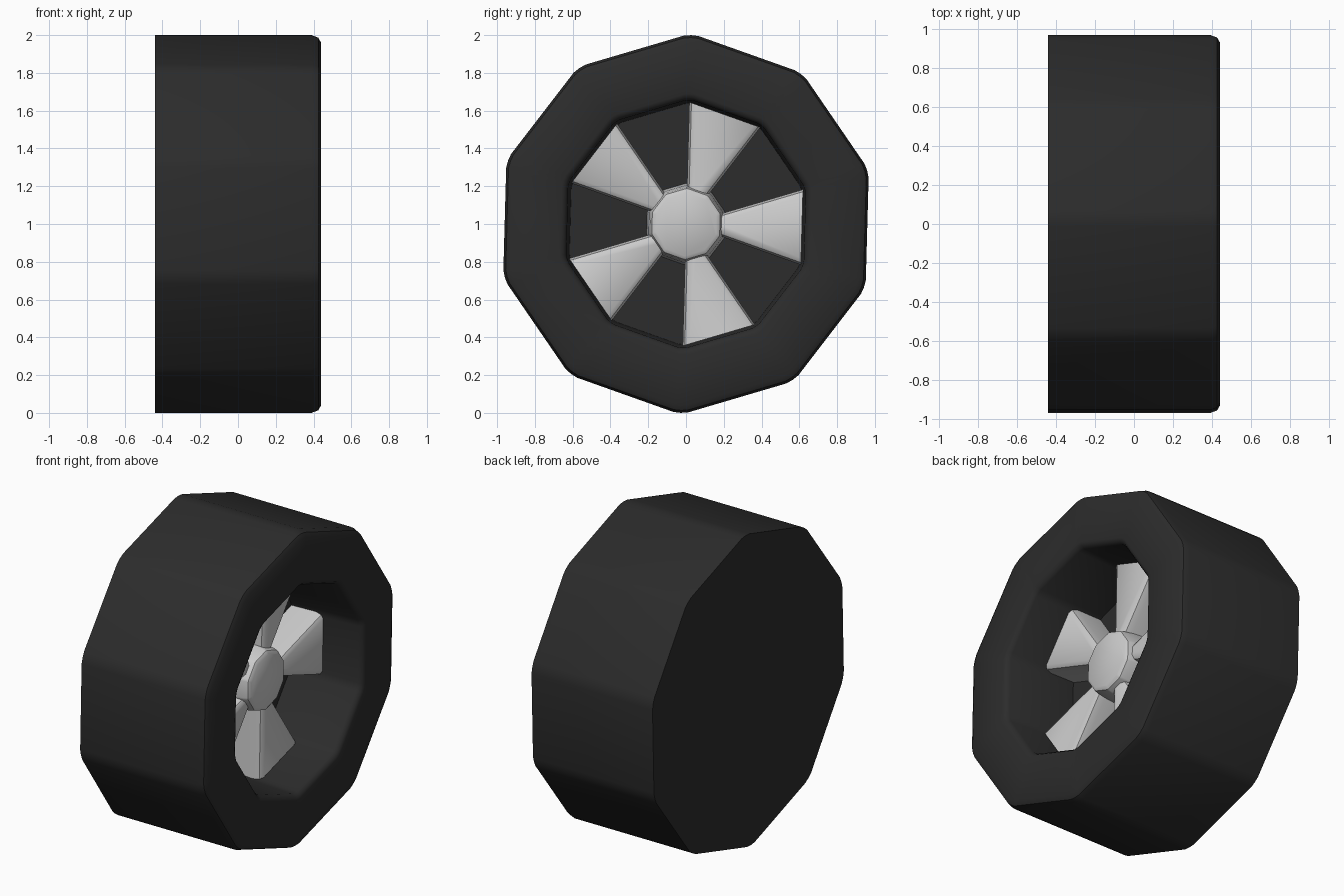
import bpy, bmesh
from math import radians, sin, cos, tan, pi

if "Cube" in bpy.data.objects:
    bpy.data.objects.remove(bpy.data.objects["Cube"])

TILT = radians(-1.57)   # slight roll of the whole wheel
FLOOR = -0.05           # depth of the recess behind the spokes
SIDES = 10


def finish(bm, name, material=None, angle=40):
    bmesh.ops.remove_doubles(bm, verts=bm.verts, dist=1e-5)
    bmesh.ops.recalc_face_normals(bm, faces=bm.faces)
    mesh = bpy.data.meshes.new(name)
    bm.to_mesh(mesh)
    bm.free()
    obj = bpy.data.objects.new(name, mesh)
    bpy.context.collection.objects.link(obj)
    obj.location.z = 1.0
    if material:
        mesh.materials.append(material)
    bpy.ops.object.select_all(action='DESELECT')
    obj.select_set(True)
    bpy.context.view_layer.objects.active = obj
    bpy.ops.object.shade_smooth_by_angle(angle=radians(angle))
    return obj


def loft(bm, sections, close):
    """Skin a list of equal-length closed point loops."""
    rings = [[bm.verts.new(p) for p in s] for s in sections]
    for a, b in zip(rings, rings[1:]):
        n = len(a)
        for i in range(n):
            j = (i + 1) % n
            bm.faces.new((a[i], a[j], b[j], b[i]))
    if close:
        bm.faces.new(rings[0])
        bm.faces.new(rings[-1])


def decagon(x, r):
    """Decagon ring about the x axis with softened corners."""
    pts = []
    for k in range(SIDES):
        corner = TILT + pi / SIDES + k * 2 * pi / SIDES
        for off, s in ((-2.2, 0.9975), (0, 1.0), (2.2, 0.9975)):
            a = corner + radians(off)
            pts.append((x, r * s * cos(a), r * s * sin(a)))
    return pts


rubber = bpy.data.materials.new("rubber")
rubber.diffuse_color = (0.025, 0.025, 0.025, 1)
rubber.use_nodes = True
rubber.node_tree.nodes["Principled BSDF"].inputs["Base Color"].default_value = rubber.diffuse_color

# Tyre: closed flat back, rounded front shoulder, deep recess
bm = bmesh.new()
tyre_profile = [(-0.44, 1.0), (0.39, 1.0), (0.425, 0.987), (0.44, 0.96),
                (0.44, 0.69), (0.432, 0.67), (0.41, 0.655),
                (FLOOR, 0.638)]
loft(bm, [decagon(x, r) for x, r in tyre_profile], True)
finish(bm, "tyre", rubber)

# Hub: softened boss in the middle
bm = bmesh.new()
hub_profile = [(FLOOR, 0.215), (0.10, 0.205), (0.17, 0.195), (0.197, 0.187),
               (0.21, 0.168)]
loft(bm, [decagon(x, r) for x, r in hub_profile], True)
finish(bm, "hub", angle=35)

# Spokes: five wedges with bevelled front edges, each one decagon side wide
bm = bmesh.new()
for k in range(5):
    a = TILT + k * 2 * pi / 5
    sections = []
    for r in (0.15, 0.614):
        w = r * tan(pi / SIDES)
        half = [(w, FLOOR), (w, 0.115), (w - 0.012, 0.155), (w - 0.035, 0.17)]
        outline = half + [(-t, x) for t, x in reversed(half)]
        sections.append([(x, r * cos(a) - t * sin(a), r * sin(a) + t * cos(a))
                         for t, x in outline])
    loft(bm, sections, True)
finish(bm, "spokes", angle=35)
